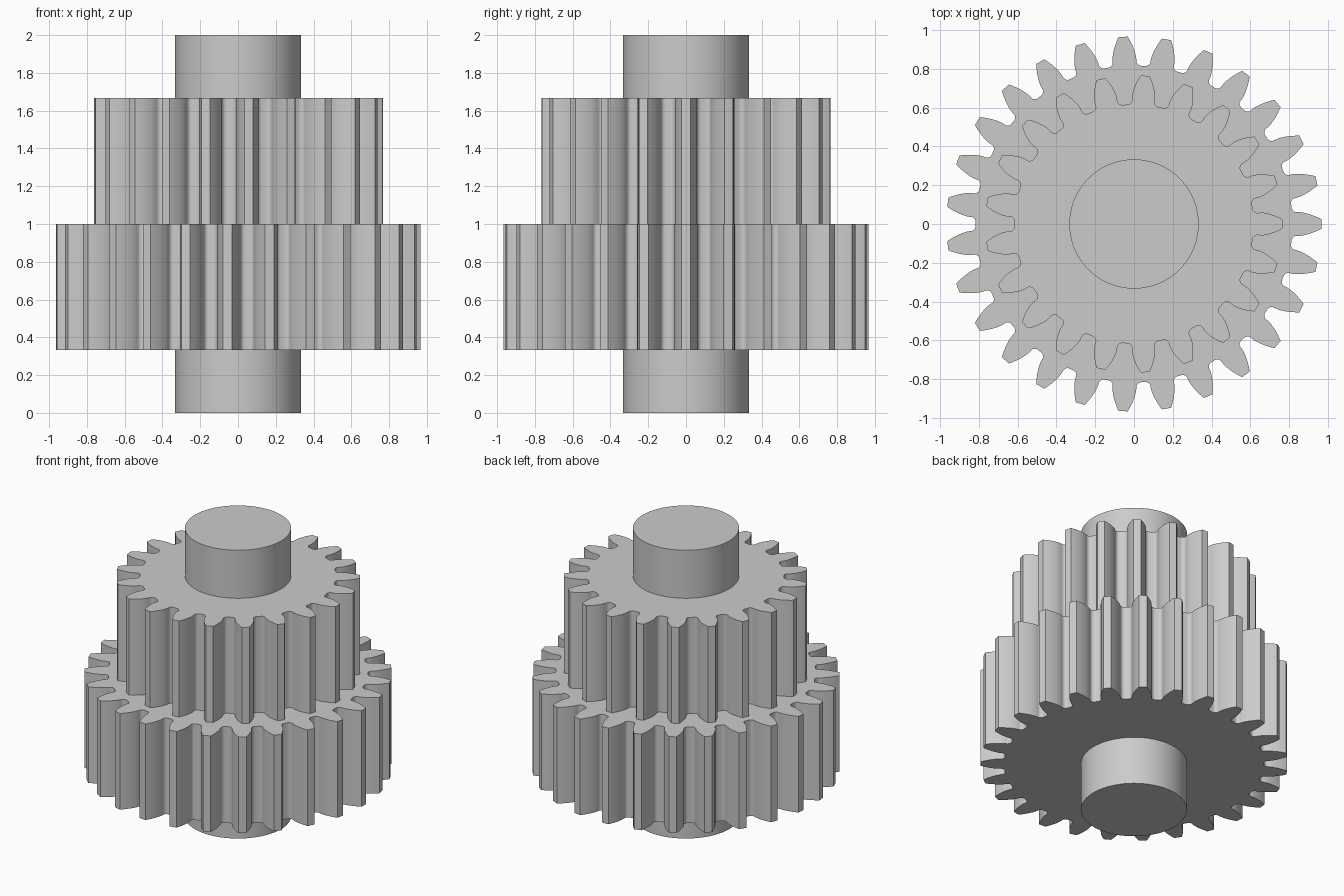
import bpy
import bmesh
from math import cos, sin, tan, acos, asin, pi, radians

cube = bpy.data.objects.get("Cube")
if cube:
    bpy.data.objects.remove(cube, do_unlink=True)

MODULE = 1 / 15
PRESSURE = radians(20)

steel = bpy.data.materials.new("steel_grey")
steel.use_nodes = True
colour = (0.6, 0.6, 0.6, 1)
steel.diffuse_color = colour
steel.node_tree.nodes["Principled BSDF"].inputs["Base Color"].default_value = colour


def involute(angle):
    return tan(angle) - angle


def half_tooth(teeth):
    """Polar points (radius, angle from tooth centre), from gap centre up to tip."""
    pitch = MODULE * teeth / 2
    base, tip, root = pitch * cos(PRESSURE), pitch + MODULE, pitch - 1.25 * MODULE
    base_angle = pi / (2 * teeth) + involute(PRESSURE)
    # Rounded root, tangent to the root circle and to the radial lower flank
    fillet = 0.38 * MODULE
    centre = root + fillet
    swing = asin(fillet / centre)
    points = [(root, pi / teeth)]
    for i in range(7):
        a = (pi / 2 - swing) * i / 6
        x, y = centre - fillet * cos(a), -fillet * sin(a)
        r = (x * x + y * y) ** 0.5
        points.append((r, base_angle + swing + asin(y / r)))
    # Involute flank
    for i in range(9):
        r = base + (tip - base) * i / 8
        points.append((r, base_angle - involute(acos(min(1, base / r)))))
    return points


def gear_outline(teeth):
    half = half_tooth(teeth)
    whole = [(r, -a) for r, a in half] + [(half[-1][0], 0)] + half[:0:-1]
    return [(r * cos(a + 2 * pi * k / teeth), r * sin(a + 2 * pi * k / teeth))
            for k in range(teeth) for r, a in whole]


def circle_outline(radius, sides=96):
    return [(radius * cos(2 * pi * i / sides), radius * sin(2 * pi * i / sides))
            for i in range(sides)]


def extrude(name, outline, bottom, top, cap_bottom=True, cap_top=True):
    bm = bmesh.new()
    low = [bm.verts.new((x, y, bottom)) for x, y in outline]
    high = [bm.verts.new((x, y, top)) for x, y in outline]
    for i in range(len(outline)):
        bm.faces.new((low[i - 1], low[i], high[i], high[i - 1]))
    if cap_bottom:
        bm.faces.new(low[::-1])
    if cap_top:
        bm.faces.new(high)
    mesh = bpy.data.meshes.new(name)
    bm.to_mesh(mesh)
    bm.free()
    mesh.materials.append(steel)
    obj = bpy.data.objects.new(name, mesh)
    bpy.context.collection.objects.link(obj)
    bpy.ops.object.select_all(action='DESELECT')
    obj.select_set(True)
    bpy.context.view_layer.objects.active = obj
    bpy.ops.object.shade_smooth_by_angle(angle=radians(30))


# Stacked from the bottom up; caps hidden inside the stack are left open
extrude("lower_shaft", circle_outline(1 / 3), 0, 1 / 3, cap_top=False)
extrude("large_gear", gear_outline(27), 1 / 3, 1)
extrude("small_gear", gear_outline(21), 1, 5 / 3, cap_bottom=False)
extrude("upper_shaft", circle_outline(1 / 3), 5 / 3, 2, cap_bottom=False)
